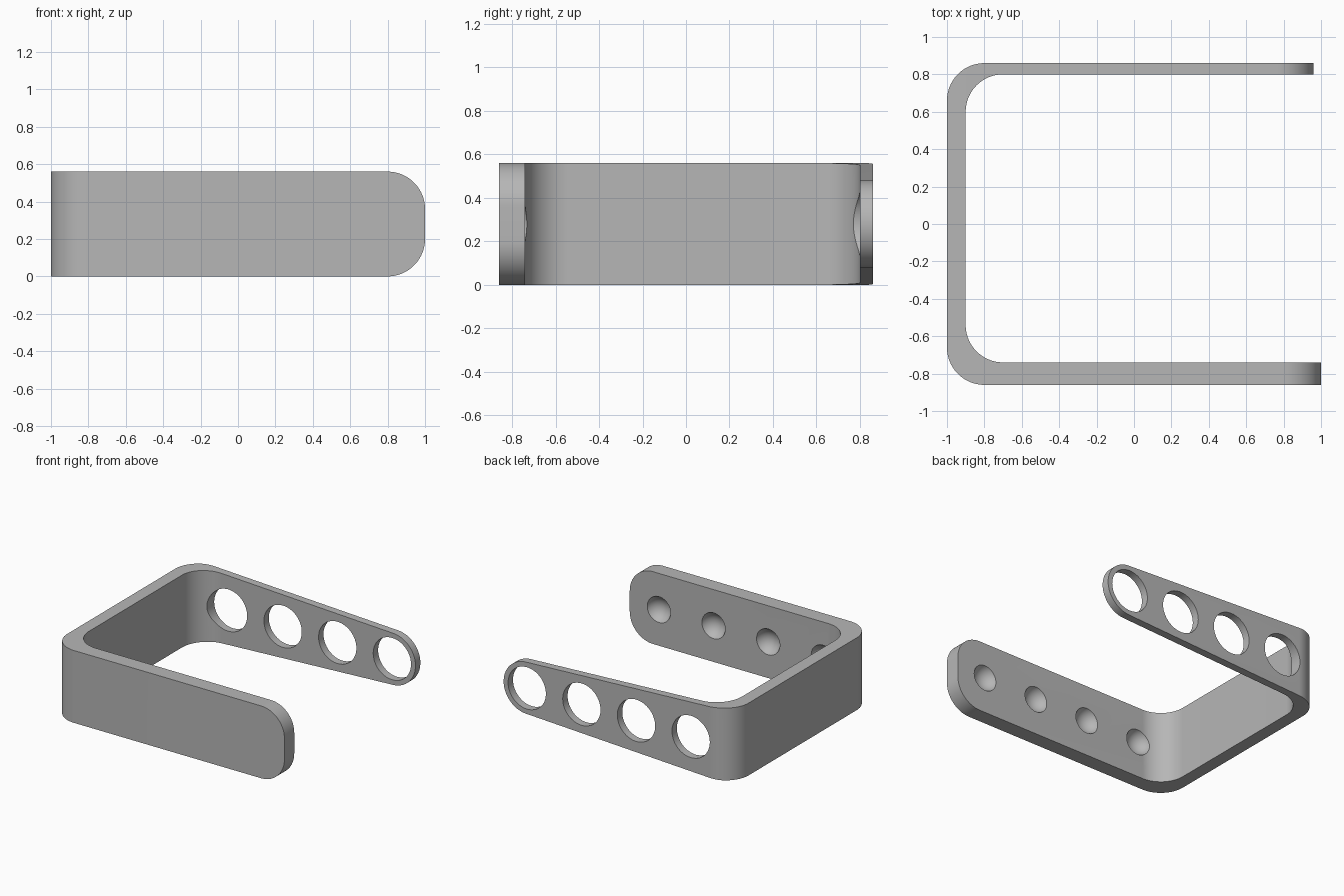
import bpy, bmesh, math
from mathutils import Matrix

cube = bpy.data.objects.get("Cube")
if cube:
    bpy.data.objects.remove(cube, do_unlink=True)

HEIGHT = 0.56
MID = HEIGHT / 2
HOLE_XS = [0.76 - 0.468 * i for i in range(4)]

grey = bpy.data.materials.new("plain grey")
grey.use_nodes = True
grey.diffuse_color = (0.47, 0.47, 0.47, 1)
grey.node_tree.nodes["Principled BSDF"].inputs["Base Color"].default_value = grey.diffuse_color


def arc(cx, cy, r, start, end, steps=24):
    """Points along a circular arc, angles in degrees."""
    angles = [math.radians(start + (end - start) * i / steps) for i in range(steps + 1)]
    return [(cx + r * math.cos(a), cy + r * math.sin(a)) for a in angles]


def add_object(name, bm):
    bmesh.ops.recalc_face_normals(bm, faces=bm.faces)
    mesh = bpy.data.meshes.new(name)
    bm.to_mesh(mesh)
    bm.free()
    mesh.materials.append(grey)
    obj = bpy.data.objects.new(name, mesh)
    bpy.context.collection.objects.link(obj)
    return obj


def prism(points, direction):
    """Extrude a closed 3D outline along a direction."""
    bm = bmesh.new()
    face = bm.faces.new([bm.verts.new(p) for p in points])
    result = bmesh.ops.extrude_face_region(bm, geom=[face], use_keep_orig=True)
    moved = [g for g in result["geom"] if isinstance(g, bmesh.types.BMVert)]
    bmesh.ops.translate(bm, verts=moved, vec=direction)
    return bm


def cut(target, cutter):
    cutter.hide_render = True
    mod = target.modifiers.new("cut", "BOOLEAN")
    mod.operation = "DIFFERENCE"
    mod.solver = "EXACT"
    mod.object = cutter
    bpy.context.view_layer.objects.active = target
    bpy.ops.object.modifier_apply(modifier=mod.name)
    bpy.data.objects.remove(cutter, do_unlink=True)


# C-shaped band, thick front arm and thin back arm
outline = [(1, -0.86)] + arc(-0.8, -0.66, 0.2, 270, 180) + arc(-0.8, 0.66, 0.2, 180, 90)
outline += [(0.96, 0.86), (0.96, 0.8)]
outline += arc(-0.7, 0.6, 0.2, 90, 180) + arc(-0.7, -0.54, 0.2, 180, 270) + [(1, -0.74)]
bm = prism([(x, y, 0) for x, y in outline], (0, 0, HEIGHT))

# Rounded corners on the front arm tip
tip_edges = [e for e in bm.edges
             if all(v.co.x > 0.99 for v in e.verts)
             and abs(e.verts[0].co.z - e.verts[1].co.z) < 0.01]
bmesh.ops.bevel(bm, geom=tip_edges, offset=0.2, segments=20, profile=0.5, affect="EDGES")
bracket = add_object("bracket_band", bm)

# Taper and round the back arm
tilt = math.degrees(math.asin(0.08 / 1.66))
half = MID + 0.16 * math.tan(math.radians(tilt))
taper = [(-1.06, MID + half)] + arc(0.76, MID, 0.2, 90 - tilt, tilt - 90, 48)
taper += [(-1.06, MID - half), (-1.06, -0.2), (1.2, -0.2), (1.2, 0.8), (-1.06, 0.8)]
cut(bracket, add_object("taper_cutter", prism([(x, 0.55, z) for x, z in taper], (0, 0.5, 0))))

for x in HOLE_XS:
    # Round through holes in the back arm
    circle = arc(x, MID, 0.162, 0, 360, 64)[:-1]
    cut(bracket, add_object("hole_cutter", prism([(a, 0.65, b) for a, b in circle], (0, 0.4, 0))))

    # Bowl-shaped dimples inside the front arm
    bm = bmesh.new()
    bmesh.ops.create_uvsphere(bm, u_segments=48, v_segments=24, radius=0.106,
                              matrix=Matrix.Translation((x - 0.01, -0.705, MID)))
    cut(bracket, add_object("dimple_cutter", bm))

# Smooth bends with crisp edges
bpy.ops.object.select_all(action="DESELECT")
bracket.select_set(True)
bpy.context.view_layer.objects.active = bracket
bpy.ops.object.shade_smooth_by_angle(angle=math.radians(25))
